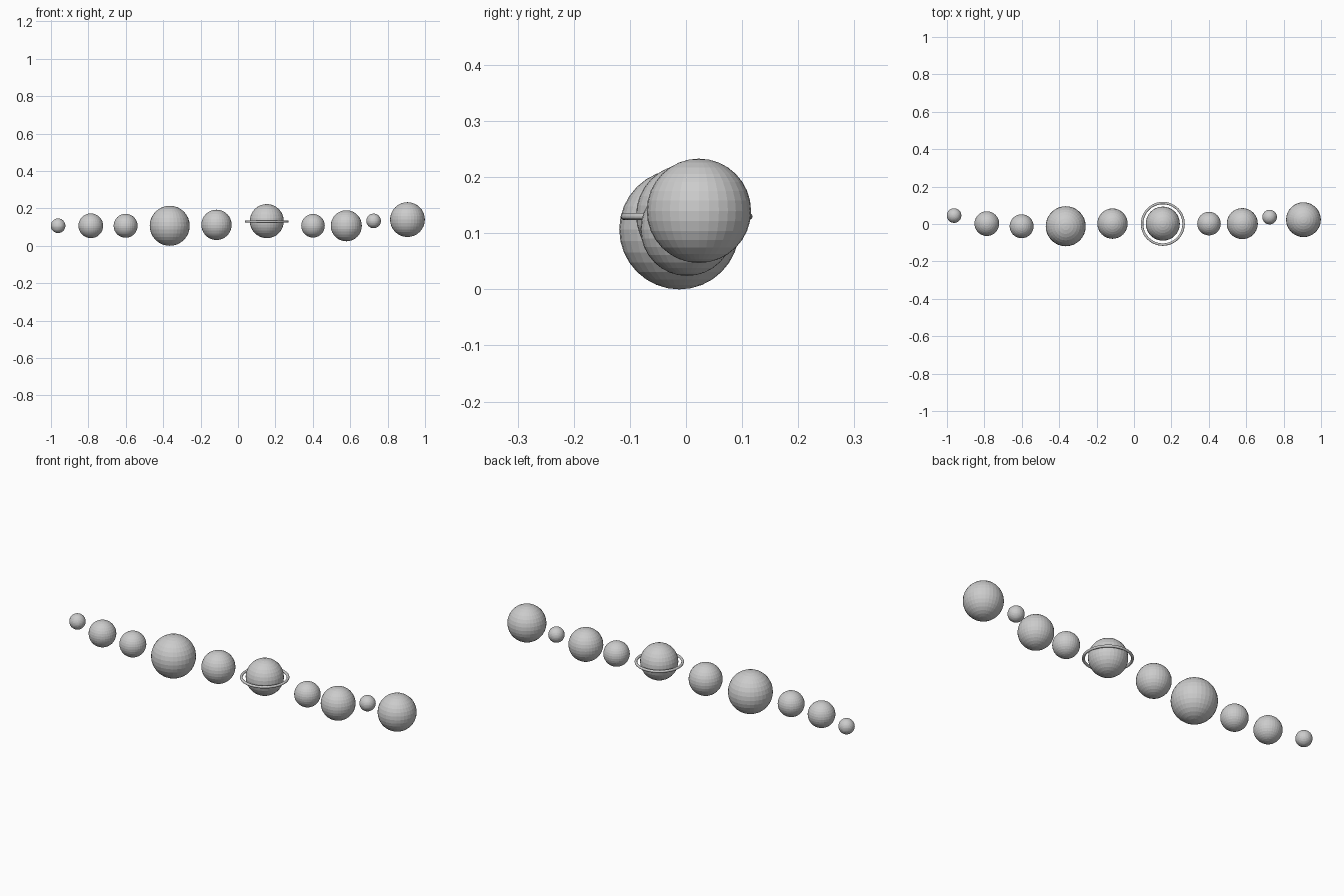
import bpy

# Row of balls: name, x, y, z, radius
BALLS = [
    ("tiny_ball_left", -0.962, 0.045, 0.107, 0.039),
    ("small_ball_a", -0.787, 0.002, 0.107, 0.066),
    ("small_ball_b", -0.601, -0.012, 0.107, 0.064),
    ("largest_ball", -0.365, -0.012, 0.107, 0.107),
    ("medium_ball", -0.115, 0.002, 0.112, 0.081),
    ("ringed_ball", 0.154, 0.002, 0.132, 0.091),
    ("small_ball_c", 0.401, 0.002, 0.107, 0.063),
    ("medium_ball_right", 0.579, 0.002, 0.107, 0.083),
    ("tiny_ball_right", 0.725, 0.037, 0.133, 0.039),
    ("end_ball", 0.906, 0.023, 0.140, 0.093),
]


def ball(name, x, y, z, r):
    bpy.ops.mesh.primitive_uv_sphere_add(
        segments=32, ring_count=16, radius=r, location=(x, y, z))
    bpy.context.object.name = name


for b in BALLS:
    ball(*b)

# Thin ring around one ball
bpy.ops.mesh.primitive_torus_add(
    major_segments=48, minor_segments=12, major_radius=0.111,
    minor_radius=0.0065, location=(0.154, 0.001, 0.130))
bpy.context.object.name = "ring"
